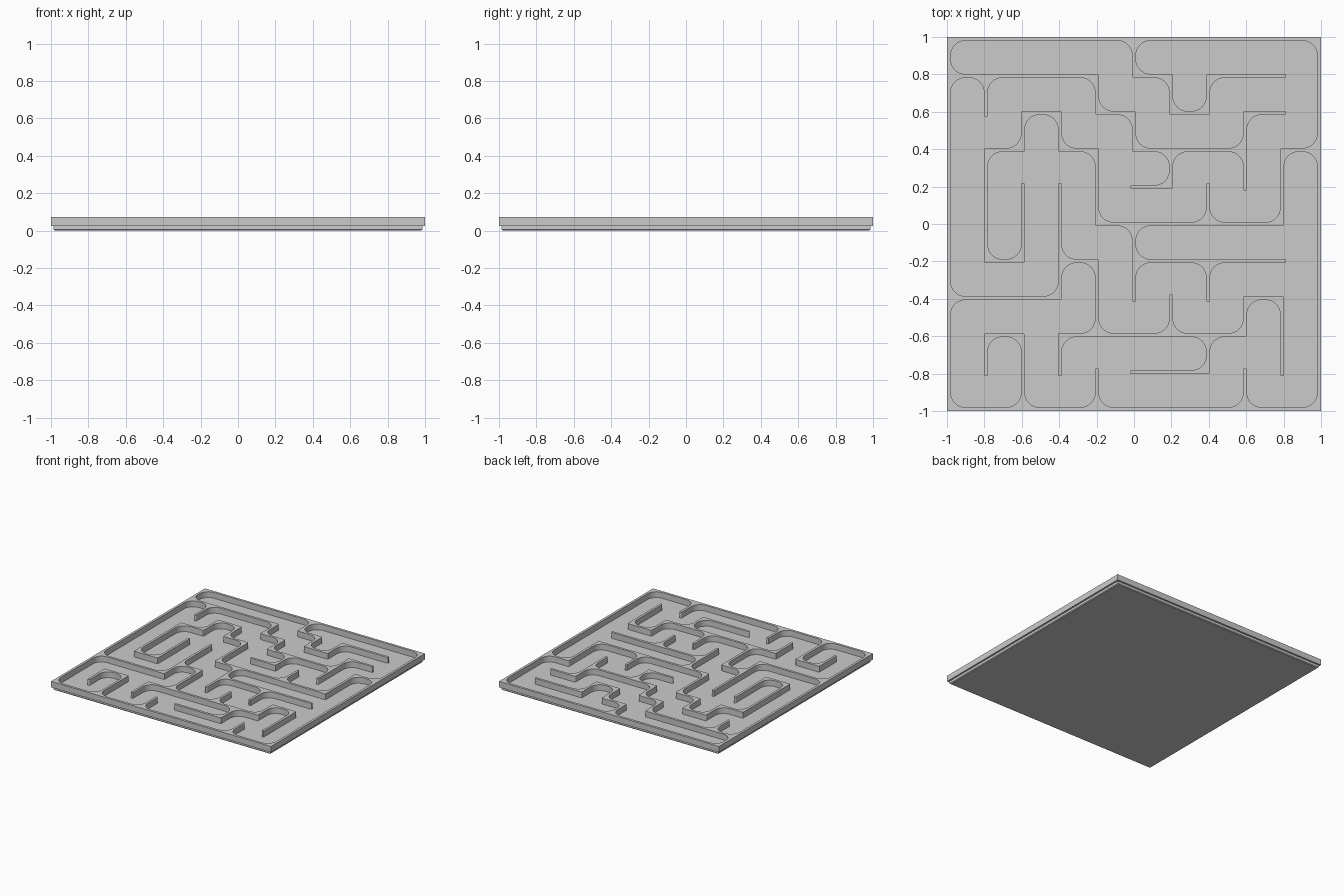
import bpy, bmesh, math
from mathutils import Vector

if "Cube" in bpy.data.objects:
    bpy.data.objects.remove(bpy.data.objects["Cube"])

N, PITCH, HALF = 10, 0.198, 0.01      # grid cells, spacing, half wall thickness
FLOOR, TOP = 0.025, 0.073
R_IN, R_OUT, TIP = 0.078, 0.009, 0.022

# wall runs on the grid: line index -> (start, end) spans, rows counted from the back
ROWS = {0: [(0, 10)], 1: [(0, 4), (5, 6), (7, 9)],
        2: [(2, 3), (4, 5), (6, 7), (8, 9)],
        3: [(1, 2), (3, 4), (5, 8), (9, 10)], 4: [(5, 6)], 5: [(4, 9)],
        6: [(1, 2), (3, 4), (5, 9)], 7: [(0, 3), (8, 9)],
        8: [(1, 2), (3, 8)], 9: [(5, 7)], 10: [(0, 10)]}
COLS = {0: [(0, 10)], 1: [(1, 2), (3, 6), (8, 9)],
        2: [(2, 3), (4, 6), (8, 10)], 3: [(2, 3), (4, 7), (8, 9)],
        4: [(1, 2), (3, 5), (6, 8), (9, 10)], 5: [(0, 1), (2, 3), (5, 7)],
        6: [(1, 2), (3, 4), (7, 8)], 7: [(1, 2), (4, 5), (6, 7), (8, 9)],
        8: [(2, 4), (7, 8), (9, 10)], 9: [(3, 5), (7, 9)], 10: [(0, 10)]}

# directed wall edges (node, direction), y upward
edges = set()
for j, spans in ROWS.items():
    for a, b in spans:
        for i in range(a, b):
            edges |= {((i, N - j), (1, 0)), ((i + 1, N - j), (-1, 0))}
for i, spans in COLS.items():
    for a, b in spans:
        for j in range(a, b):
            edges |= {((i, N - j), (0, -1)), ((i, N - j - 1), (0, 1))}


def step(p, d):
    return (p[0] + d[0], p[1] + d[1])


def outside(e):
    (x, y), d = e
    return ((y == 0 and d == (-1, 0)) or (y == N and d == (1, 0)) or
            (x == 0 and d == (0, 1)) or (x == N and d == (0, -1)))


def left(d):
    return (-d[1], d[0])


def arc(corner, d_in, d_out, r, n):
    """Rounded corner between two perpendicular directions."""
    c = corner - d_in * r + d_out * r
    return [c - d_out * r * math.cos(t) + d_in * r * math.sin(t)
            for t in (math.pi / 2 * k / n for k in range(n + 1))]


def trace(start, todo):
    """Follow the corridor side of the walls and return its rounded outline."""
    pts, e = [], start
    while e in todo:
        todo.discard(e)
        p, d = step(*e), e[1]
        l = left(d)
        r, back = (-l[0], -l[1]), (-d[0], -d[1])
        nd = next(t for t in (l, d, r, back) if (p, t) in edges)
        D, L = Vector(d), Vector(l)
        node = Vector((p[0] - N / 2, p[1] - N / 2)) * PITCH
        if nd == l:
            pts += arc(node + (L - D) * HALF, D, L, R_IN, 8)
        elif nd == r:
            pts += arc(node + (L + D) * HALF, D, -L, R_OUT, 3)
        elif nd == back:
            tip = node + D * TIP
            pts += arc(tip + L * HALF, D, -L, R_OUT, 3)
            pts += arc(tip - L * HALF, -L, -D, R_OUT, 3)
        e = (p, nd)
    return pts


# maze walls: nested outlines filled and extruded
loops = [[Vector(c) for c in ((-1, -1), (1, -1), (1, 1), (-1, 1))]]
todo = {e for e in edges if not outside(e)}
while todo:
    loops.append(trace(min(todo), todo))

curve = bpy.data.curves.new("maze_outline", 'CURVE')
curve.dimensions = '2D'
curve.fill_mode = 'BOTH'
curve.extrude = (TOP - FLOOR) / 2
for pts in loops:
    s = curve.splines.new('POLY')
    s.points.add(len(pts) - 1)
    for q, v in zip(s.points, pts):
        q.co = (v.x, v.y, 0, 1)
    s.use_cyclic_u = True
walls = bpy.data.objects.new("maze_walls", curve)
walls.location.z = (TOP + FLOOR) / 2
bpy.context.collection.objects.link(walls)
bpy.context.view_layer.objects.active = walls
walls.select_set(True)
bpy.ops.object.convert(target='MESH')
bpy.ops.object.shade_smooth_by_angle(angle=math.radians(30))

# base plate, slightly inset under the walls, with a small bottom chamfer
bm = bmesh.new()
rings = [[bm.verts.new((sx * h, sy * h, z))
          for sx, sy in ((-1, -1), (1, -1), (1, 1), (-1, 1))]
         for h, z in ((0.98, 0), (0.986, 0.006), (0.986, FLOOR))]
bm.faces.new(rings[0][::-1])
bm.faces.new(rings[-1])
for a, b in zip(rings, rings[1:]):
    for k in range(4):
        bm.faces.new((a[k], a[(k + 1) % 4], b[(k + 1) % 4], b[k]))
mesh = bpy.data.meshes.new("base_plate")
bm.to_mesh(mesh)
bm.free()
bpy.context.collection.objects.link(bpy.data.objects.new("base_plate", mesh))
